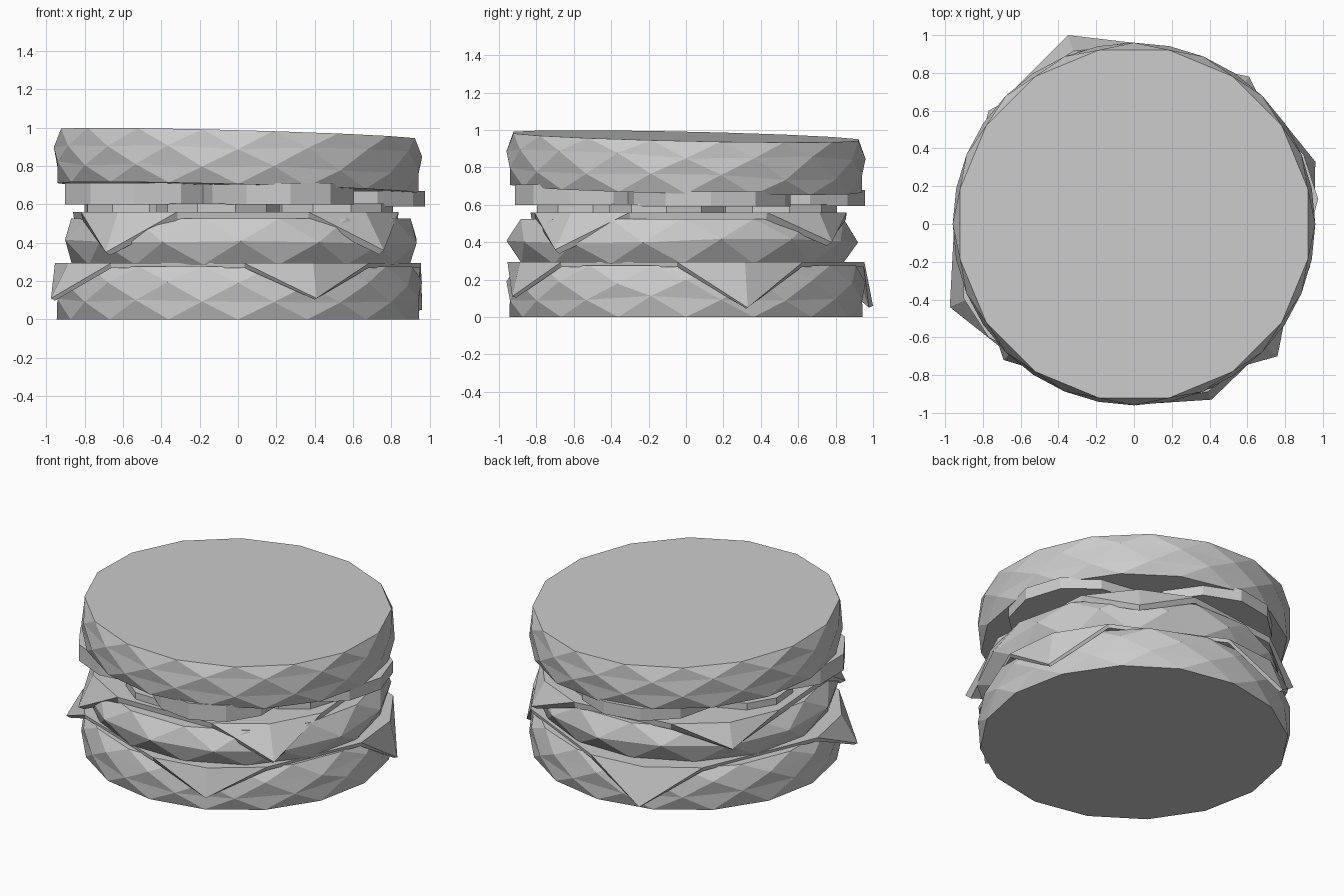
import bpy, bmesh, math, random

if "Cube" in bpy.data.objects:
    bpy.data.objects.remove(bpy.data.objects["Cube"])

random.seed(4)


def finish(name, bm):
    bmesh.ops.recalc_face_normals(bm, faces=bm.faces)
    me = bpy.data.meshes.new(name)
    bm.to_mesh(me)
    bm.free()
    ob = bpy.data.objects.new(name, me)
    bpy.context.collection.objects.link(ob)
    return ob


def round_layer(name, profile, sides, centre=(0, 0), tilt=(0, 0), stagger=True, jitter=0.0, turn=0.0):
    """Faceted disc: rings of (radius, z), alternate rings turned half a step."""
    bm = bmesh.new()
    rings = []
    for k, (r, z) in enumerate(profile):
        ring = []
        for i in range(sides):
            a = math.tau * (i + (0.5 * (k % 2) if stagger else 0)) / sides + turn
            x, y = r * math.cos(a), r * math.sin(a)
            dz = random.uniform(-jitter, jitter) if 0 < k < len(profile) - 1 else 0
            ring.append(bm.verts.new((centre[0] + x, centre[1] + y, z + dz + tilt[0] * x + tilt[1] * y)))
        rings.append(ring)
    for k in range(len(rings) - 1):
        lo, hi = rings[k], rings[k + 1]
        for i in range(sides):
            j = (i + 1) % sides
            if not stagger:
                bm.faces.new((lo[i], lo[j], hi[j], hi[i]))
            elif k % 2 == 0:
                bm.faces.new((lo[i], lo[j], hi[i]))
                bm.faces.new((lo[j], hi[j], hi[i]))
            else:
                bm.faces.new((lo[i], hi[j], hi[i]))
                bm.faces.new((lo[i], lo[j], hi[j]))
    bm.faces.new(rings[0][::-1])
    bm.faces.new(rings[-1])
    return finish(name, bm)


def cheese_slice(name, z, fold_radius, spread, tips, thickness):
    """Square slice whose corners fold down to the given tip points."""
    bm = bmesh.new()
    outline, flaps = [], []
    for tip in tips:
        a = math.atan2(tip[1], tip[0])
        fold = [bm.verts.new((r * math.cos(a + d), r * math.sin(a + d), z))
                for d, r in ((-spread, fold_radius), (0, fold_radius + 0.015), (spread, fold_radius))]
        outline += fold
        flaps.append((fold, bm.verts.new(tip)))
    bm.faces.new(outline)
    for (start, mid, end), tip in flaps:
        bm.faces.new((start, tip, mid))
        bm.faces.new((mid, tip, end))
    ob = finish(name, bm)
    if ob.data.polygons[0].normal.z < 0:
        ob.data.flip_normals()
    mod = ob.modifiers.new("thickness", 'SOLIDIFY')
    mod.thickness = thickness
    mod.offset = -1
    return ob


# Buns and patty
round_layer("bottom_bun", [(0.945, 0.0), (0.96, 0.1), (0.96, 0.19), (0.925, 0.275)], 16, jitter=0.015)
round_layer("patty", [(0.88, 0.285), (0.94, 0.405), (0.885, 0.525)], 14, centre=(0.015, -0.02), jitter=0.015)
round_layer("top_bun", [(0.94, 0.685), (0.96, 0.78), (0.96, 0.88), (0.94, 0.966)], 16,
            tilt=(-0.027, -0.022), jitter=0.015)

# Cheese slices, corners listed anticlockwise
cheese_slice("lower_cheese", 0.293, 0.955, 0.38,
             [(0.41, -0.93, 0.11), (0.96, 0.33, 0.05), (-0.35, 1.0, 0.06), (-0.975, -0.44, 0.11)], 0.025)
cheese_slice("upper_cheese", 0.56, 0.89, 0.40,
             [(0.76, -0.70, 0.36), (0.61, 0.78, 0.40), (-0.77, 0.60, 0.41), (-0.69, -0.72, 0.35)], 0.04)

# Pickles
for i in range(4):
    a = math.radians(-12 + 90 * i)
    c = (0.5 * math.cos(a), 0.5 * math.sin(a))
    round_layer(f"pickle_{i + 1}", [(0.32, 0.555), (0.32, 0.605)], 10, centre=c, stagger=False, turn=0.2 * i)

# Tomato slices
tomatoes = [(-0.48, -0.27, 0.44, 0.60, 0.71), (0.21, -0.51, 0.41, 0.60, 0.71),
            (0.53, 0.12, 0.445, 0.59, 0.67), (-0.10, 0.52, 0.44, 0.595, 0.68)]
for i, (x, y, r, z0, z1) in enumerate(tomatoes):
    round_layer(f"tomato_{i + 1}", [(r, z0), (r, z1)], 11, centre=(x, y), stagger=False, turn=0.3 * i)
